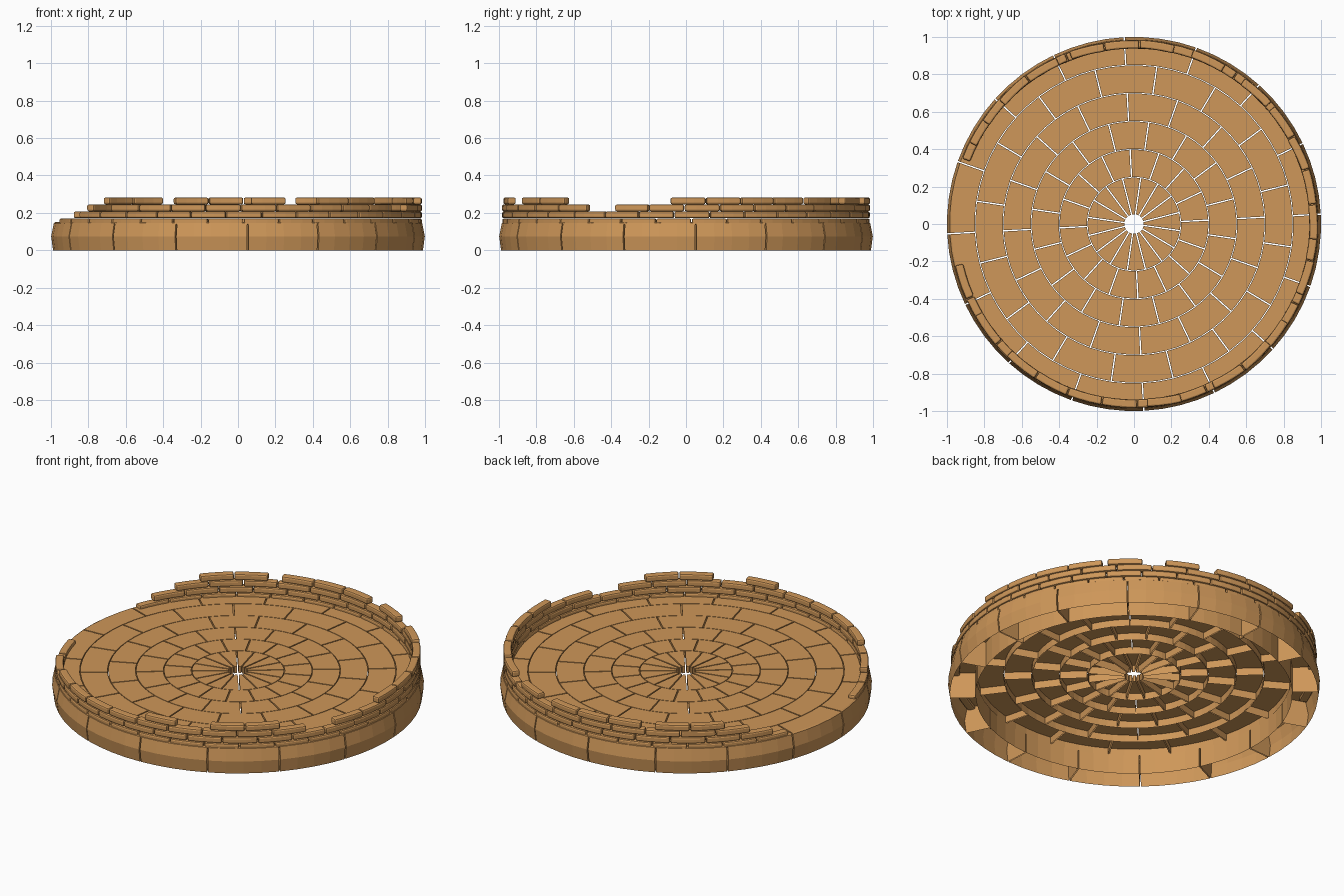
import bpy, bmesh, math, random
from mathutils import Matrix, Vector

if "Cube" in bpy.data.objects:
    bpy.data.objects.remove(bpy.data.objects["Cube"])

random.seed(4)
stone = bpy.data.materials.new("sandstone")
stone.diffuse_color = (0.62, 0.31, 0.10, 1)
stone.use_nodes = True
stone.node_tree.nodes["Principled BSDF"].inputs["Base Color"].default_value = stone.diffuse_color


def sweep(bm, profile, a0, a1, segs, gap, closed):
    """Sweep an (r, z) profile between two angles in degrees, with end caps."""
    rows = []
    for i in range(segs + 1):
        t = i / segs
        row = []
        for r, z in profile:
            g = gap / (2 * r)
            a = (math.radians(a0) + g) * (1 - t) + (math.radians(a1) - g) * t
            row.append(bm.verts.new((r * math.cos(a), r * math.sin(a), z)))
        rows.append(row)
    n = len(profile)
    for p, q in zip(rows, rows[1:]):
        for j in range(n if closed else n - 1):
            k = (j + 1) % n
            bm.faces.new((p[j], q[j], q[k], p[k]))
    bm.faces.new(rows[0])
    bm.faces.new(rows[-1][::-1])


def finish(bm, name):
    bmesh.ops.recalc_face_normals(bm, faces=bm.faces)
    mesh = bpy.data.meshes.new(name)
    bm.to_mesh(mesh)
    bm.free()
    mesh.materials.append(stone)
    obj = bpy.data.objects.new(name, mesh)
    bpy.context.collection.objects.link(obj)
    return obj


def ring(name, profile, offset, segs):
    bm = bmesh.new()
    for i in range(16):
        a = offset + i * 22.5
        sweep(bm, profile, a, a + 22.5, segs, 0.007, False)
    return finish(bm, name)


# Paving: five rings of thin, open-bottomed slabs around a small hole
TOP, UNDER = 0.15, 0.11
radii = [0.05, 0.25, 0.40, 0.55, 0.70, 0.85]
for i, (r0, r1) in enumerate(zip(radii, radii[1:])):
    r0, r1 = r0 + 0.002, r1 - 0.002
    ring(f"paving_ring_{i + 1}", [(r0, UNDER), (r0, TOP), (r1, TOP), (r1, UNDER)],
         14.25 if i % 2 == 0 else 3, 4)

# Outer kerb: tall blocks with a slightly bulging face, open below
ring("kerb_ring", [(0.852, 0), (0.852, TOP), (0.978, TOP), (0.986, 0.145),
                   (1.0, 0.075), (0.99, 0)], 3, 4)

# Ruined parapet: runs of bricks (start angle, number of bricks) per course
STEP = 11.25
courses = [
    [(-167, 29)],
    [(-150, 27)],
    [(-134, 9), (-23, 15)],
    [(-86, 1), (-64, 2), (-5, 4), (41.5, 1), (60, 1), (77, 3), (115, 2)],
]
for c, runs in enumerate(courses):
    z0 = 0.134 + c * 0.0373
    wobble = (0.008, 0.012, 0.025, 0.04)[c]
    parapet = bmesh.new()
    for start, count in runs:
        for k in range(count):
            a = start + k * STEP
            bm = bmesh.new()
            sweep(bm, [(0.938, z0), (0.938, z0 + 0.036), (0.983, z0 + 0.036), (0.983, z0)],
                  a, a + STEP, 3, 0.004, True)
            bmesh.ops.recalc_face_normals(bm, faces=bm.faces)
            edges = [e for e in bm.edges if e.calc_face_angle(0) > 0.8]
            bmesh.ops.bevel(bm, geom=edges, offset=0.009, segments=2,
                            profile=0.5, affect='EDGES')
            # small settling twist about the brick's own centre
            m = math.radians(a + STEP / 2)
            centre = Vector((0.96 * math.cos(m), 0.96 * math.sin(m), z0 + 0.018))
            turn = Matrix.Rotation(random.uniform(-wobble, wobble), 3, 'Z')
            bmesh.ops.rotate(bm, verts=bm.verts, cent=centre, matrix=turn)
            tmp = bpy.data.meshes.new("tmp")
            bm.to_mesh(tmp)
            bm.free()
            parapet.from_mesh(tmp)
            bpy.data.meshes.remove(tmp)
    finish(parapet, f"parapet_course_{c + 1}")
